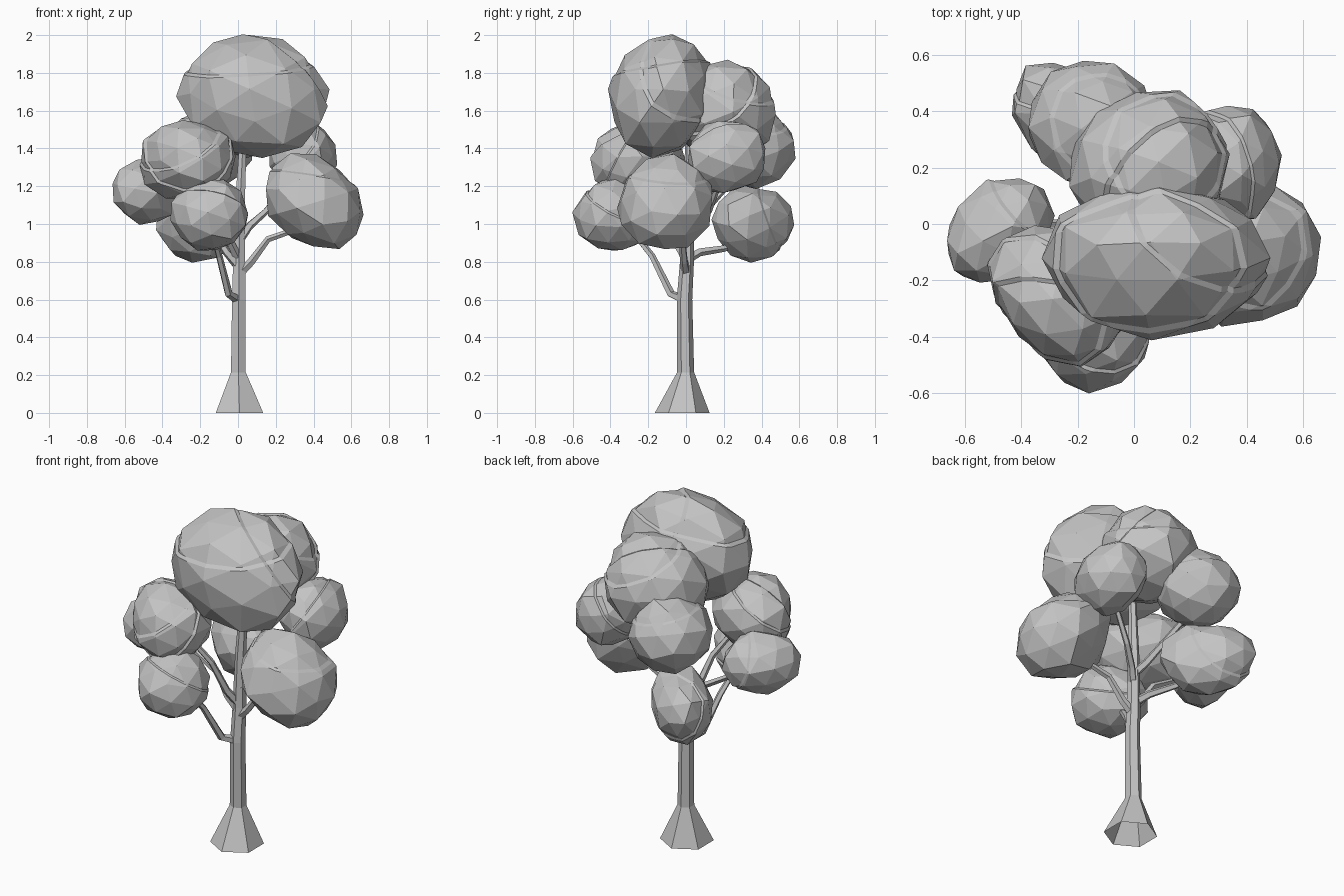
import bpy, bmesh, math, random
from mathutils import Vector, Matrix, Euler

cube = bpy.data.objects.get("Cube")
if cube:
    bpy.data.objects.remove(cube, do_unlink=True)

grey = bpy.data.materials.new("plain_grey")
grey.use_nodes = True
COLOUR = (0.55, 0.55, 0.55, 1)
grey.diffuse_color = COLOUR
grey.node_tree.nodes["Principled BSDF"].inputs["Base Color"].default_value = COLOUR


def finish(name, bm):
    """Turn a bmesh into a flat-shaded object."""
    bmesh.ops.recalc_face_normals(bm, faces=bm.faces)
    mesh = bpy.data.meshes.new(name)
    bm.to_mesh(mesh)
    bm.free()
    mesh.materials.append(grey)
    obj = bpy.data.objects.new(name, mesh)
    bpy.context.collection.objects.link(obj)
    return obj


def limb(name, points, radii, sides=6, upright=False):
    """Sweep an open faceted tube along a path, tapering as it goes."""
    bm = bmesh.new()
    pts = [Vector(p) for p in points]
    rings = []
    for i, (p, r) in enumerate(zip(pts, radii)):
        way = pts[min(i + 1, len(pts) - 1)] - pts[max(i - 1, 0)]
        turn = Matrix.Identity(3) if upright else way.to_track_quat('Z', 'Y')
        ring = []
        for k in range(sides):
            a = math.tau * (k + 0.5) / sides
            ring.append(bm.verts.new(p + turn @ Vector((r * math.cos(a), r * math.sin(a), 0))))
        rings.append(ring)
    for low, high in zip(rings, rings[1:]):
        for k in range(sides):
            n = (k + 1) % sides
            bm.faces.new((low[k], low[n], high[n], high[k]))
    return finish(name, bm)


def foliage(name, centre, half, seed, tilt=(0, 0, 0), ledges=1, taper=0):
    """Rough faceted clump with stepped ledges, fitted to its half sizes."""
    rng = random.Random(seed)
    bm = bmesh.new()
    bmesh.ops.create_icosphere(bm, subdivisions=2, radius=1)
    spin = Matrix.Rotation(rng.uniform(0, 3), 3, Vector((rng.random(), rng.random(), 1)))
    for v in bm.verts:
        v.co = spin @ v.co * rng.uniform(0.94, 1.06)
    # Each ledge is a pair of close cuts with the cap beyond them drawn in
    for _ in range(ledges):
        n = Vector((rng.uniform(-1, 1), rng.uniform(-1, 1), rng.uniform(0, 1.2))).normalized()
        d = rng.uniform(0.2, 0.5)
        for off in (d, d + 0.04):
            bmesh.ops.bisect_plane(bm, geom=bm.verts[:] + bm.edges[:] + bm.faces[:],
                                   dist=0.001, plane_co=n * off, plane_no=n)
        for v in bm.verts:
            h = v.co.dot(n)
            if h > d + 0.03:
                v.co = n * h + (v.co - n * h) * 0.95
    bmesh.ops.remove_doubles(bm, verts=bm.verts, dist=0.02)
    # Narrow the upper half, fit to the wanted size, then tilt and place
    for v in bm.verts:
        squeeze = 1 - taper * max(v.co.z, 0)
        v.co.x *= squeeze
        v.co.y *= squeeze
    for axis in range(3):
        vals = [v.co[axis] for v in bm.verts]
        mid, ext = (max(vals) + min(vals)) / 2, (max(vals) - min(vals)) / 2
        for v in bm.verts:
            v.co[axis] = (v.co[axis] - mid) / ext * half[axis]
    turn = Euler([math.radians(a) for a in tilt]).to_matrix().to_4x4()
    bm.transform(Matrix.Translation(centre) @ turn)
    return finish(name, bm)


# Trunk with flared foot
limb("trunk",
     [(0.008, -0.02, 0), (0.002, -0.002, 0.215), (0.004, -0.008, 0.6), (0.006, 0.005, 0.8),
      (0.01, 0.01, 1.1), (0.03, 0.02, 1.5)],
     [0.145, 0.045, 0.041, 0.037, 0.03, 0.02], upright=True)

# Branches, each with a short elbow at the trunk
THIN = [0.026, 0.022, 0.018, 0.014]
branches = {
    "front_low_branch": [(0, -0.01, 0.6), (-0.05, -0.08, 0.63), (-0.1, -0.18, 0.83), (-0.14, -0.3, 0.98)],
    "left_branch": [(0.01, 0, 0.74), (0.07, -0.01, 0.8), (0.16, -0.02, 0.92), (0.36, -0.05, 0.99)],
    "back_low_branch": [(0, 0, 0.81), (-0.05, 0.07, 0.85), (-0.12, 0.2, 0.87), (-0.22, 0.33, 0.93)],
    "right_branch": [(0, 0, 0.78), (-0.06, -0.01, 0.85), (-0.13, 0, 0.96), (-0.42, 0, 1.13)],
    "front_high_branch": [(0, 0, 0.82), (-0.04, -0.05, 0.9), (-0.09, -0.12, 1.08), (-0.2, -0.2, 1.25)],
    "left_back_branch": [(0.01, 0, 0.92), (0.06, 0.05, 0.99), (0.15, 0.12, 1.07), (0.32, 0.2, 1.28)],
    "back_high_branch": [(0.01, 0, 0.98), (-0.03, 0.07, 1.04), (-0.08, 0.17, 1.15), (-0.17, 0.35, 1.35)],
}
for name, path in branches.items():
    limb(name, path, THIN, 5)

# Crown, in two overlapping clumps
foliage("crown_front", (0.08, -0.13, 1.685), (0.4, 0.275, 0.32), 3, tilt=(-20, 10, 0), ledges=2, taper=0.14)
foliage("crown_back", (0.055, 0.19, 1.61), (0.285, 0.285, 0.26), 8, ledges=2, taper=0.1)

# Smaller clumps around the trunk
foliage("left_back_clump", (0.345, 0.215, 1.355), (0.18, 0.205, 0.19), 5)
foliage("left_clump", (0.395, -0.11, 1.11), (0.285, 0.265, 0.225), 12, tilt=(15, 40, 0))
foliage("front_low_clump", (-0.155, -0.385, 1.05), (0.192, 0.205, 0.19), 21, tilt=(0, 0, 45))
foliage("front_high_clump", (-0.268, -0.238, 1.34), (0.215, 0.27, 0.21), 9, tilt=(0, 0, 45), ledges=2)
foliage("right_clump", (-0.48, -0.02, 1.175), (0.215, 0.16, 0.18), 14, tilt=(0, 0, 45))
foliage("back_low_clump", (-0.225, 0.355, 0.995), (0.16, 0.26, 0.2), 17, tilt=(0, 0, 45))
foliage("back_high_clump", (-0.15, 0.36, 1.4), (0.225, 0.22, 0.215), 30)
